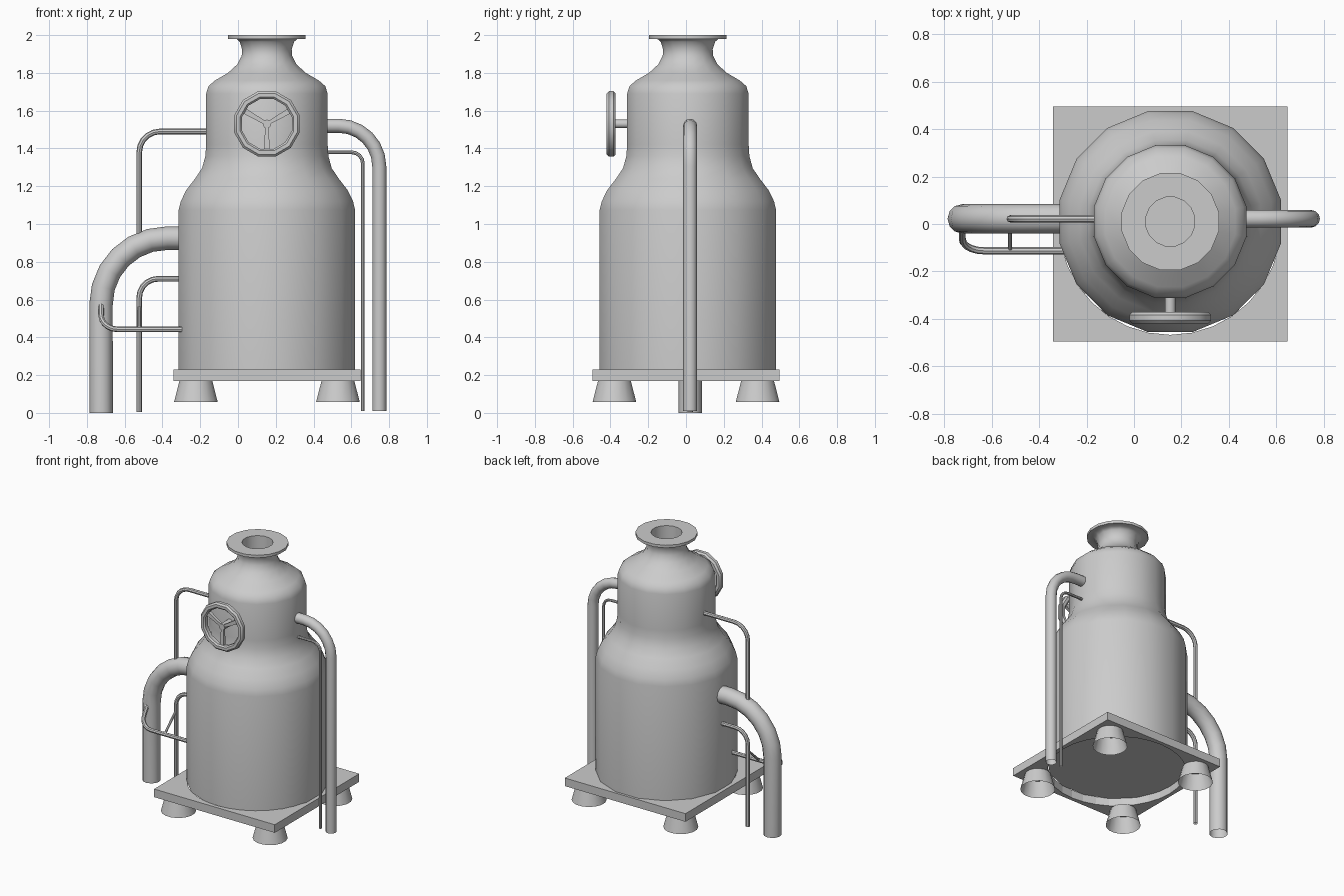
import bpy, bmesh, math
from mathutils import Vector, Matrix

if "Cube" in bpy.data.objects:
    bpy.data.objects.remove(bpy.data.objects["Cube"])

CX, CY = 0.153, 0.01   # vessel axis


def finish(name, bm, smooth=True):
    me = bpy.data.meshes.new(name)
    bm.to_mesh(me)
    bm.free()
    ob = bpy.data.objects.new(name, me)
    bpy.context.collection.objects.link(ob)
    if smooth:
        shade(ob)
    return ob


def shade(ob):
    bpy.ops.object.select_all(action='DESELECT')
    ob.select_set(True)
    bpy.context.view_layer.objects.active = ob
    bpy.ops.object.shade_smooth_by_angle(angle=math.radians(42))


def lathe(name, profile, sides, loc, rot=Matrix(), closed=False, caps=False):
    """Revolve (radius, height) points about z, then rotate and place."""
    bm = bmesh.new()
    rings = []
    for r, z in profile:
        ring = []
        for i in range(sides):
            a = 2 * math.pi * (i + 0.5) / sides
            ring.append(bm.verts.new((r * math.cos(a), r * math.sin(a), z)))
        rings.append(ring)
    n = len(rings)
    for k in range(n if closed else n - 1):
        a, b = rings[k], rings[(k + 1) % n]
        for i in range(sides):
            j = (i + 1) % sides
            bm.faces.new((a[i], a[j], b[j], b[i]))
    if caps:
        bm.faces.new(rings[0][::-1])
        bm.faces.new(rings[-1])
    bmesh.ops.recalc_face_normals(bm, faces=bm.faces)
    bm.transform(Matrix.Translation(loc) @ rot)
    return finish(name, bm)


def pipe(name, start, corner, end, bend, radius, steps=6, res=4):
    """Tube with one rounded corner."""
    s, c, e = Vector(start), Vector(corner), Vector(end)
    u, v = (s - c).normalized(), (e - c).normalized()
    pts = [s]
    for i in range(steps + 1):
        a = math.pi / 2 * i / steps
        pts.append(c + bend * (u * (1 - math.sin(a)) + v * (1 - math.cos(a))))
    return tube(name, pts + [e], radius, res)


def tube(name, pts, radius, res=4):
    cu = bpy.data.curves.new(name, 'CURVE')
    cu.dimensions = '3D'
    cu.bevel_depth = radius
    cu.bevel_resolution = res
    sp = cu.splines.new('POLY')
    sp.points.add(len(pts) - 1)
    for p, q in zip(sp.points, pts):
        p.co = (*q, 1)
    ob = bpy.data.objects.new(name, cu)
    bpy.context.collection.objects.link(ob)
    bpy.ops.object.select_all(action='DESELECT')
    ob.select_set(True)
    bpy.context.view_layer.objects.active = ob
    bpy.ops.object.convert(target='MESH')
    ob = bpy.context.view_layer.objects.active
    shade(ob)
    return ob


# Vessel body with shoulders, neck, flange and bore
lathe("vessel_body", [
    (0.476, 0.225), (0.476, 1.075), (0.465, 1.12), (0.435, 1.18), (0.388, 1.24),
    (0.35, 1.295), (0.332, 1.36), (0.328, 1.42), (0.328, 1.69), (0.315, 1.73),
    (0.28, 1.76), (0.21, 1.80), (0.16, 1.845), (0.136, 1.89), (0.134, 1.925),
    (0.147, 1.965), (0.165, 1.98), (0.209, 1.98), (0.209, 2.0),
    (0.105, 2.0), (0.105, 1.80)], 16, (CX, CY, 0), caps=True)

# Square base plate with a round opening under the vessel
bm = bmesh.new()
H, N = 0.495, 32
outer, inner = [], []
for z in (0.17, 0.23):
    o, n = [], []
    for i in range(N):
        a = 2 * math.pi * i / N
        c, s = math.cos(a), math.sin(a)
        k = H / max(abs(c), abs(s))
        o.append(bm.verts.new((CX + k * c, k * s, z)))
        n.append(bm.verts.new((CX + 0.468 * c, 0.468 * s, z)))
    outer.append(o)
    inner.append(n)
for i in range(N):
    j = (i + 1) % N
    bm.faces.new((outer[0][i], outer[0][j], outer[1][j], outer[1][i]))
    bm.faces.new((inner[0][j], inner[0][i], inner[1][i], inner[1][j]))
    bm.faces.new((inner[1][i], outer[1][i], outer[1][j], inner[1][j]))
    bm.faces.new((inner[0][j], outer[0][j], outer[0][i], inner[0][i]))
finish("base_plate", bm, smooth=False)

# Four tapered feet
for sx in (-1, 1):
    for sy in (-1, 1):
        lathe(f"foot_{'left' if sx < 0 else 'right'}_{'front' if sy < 0 else 'back'}",
              [(0.118, 0.057), (0.088, 0.172)], 16,
              (CX + sx * 0.376, sy * 0.379, 0))

# Handwheel: rim, hub shaft and three spokes
WZ, WY = 1.53, -0.396
lie = Matrix.Rotation(math.pi / 2, 4, 'X')
rim = [(0.137, -0.014), (0.147, -0.024), (0.167, -0.024), (0.179, -0.012),
       (0.179, 0.012), (0.167, 0.024), (0.147, 0.024), (0.137, 0.014)]
lathe("handwheel_rim", rim, 12, (CX, WY, WZ), lie, closed=True)
lathe("handwheel_shaft", [(0.023, -0.09), (0.023, 0.012)], 10,
      (CX, WY, WZ), lie, caps=True)
for k in range(3):
    a = math.radians(-90 + 120 * k)
    bm = bmesh.new()
    m = (Matrix.Translation((CX, WY, WZ)) @ Matrix.Rotation(-a, 4, 'Y')
         @ Matrix.Translation((0.08, 0, 0)) @ Matrix.Diagonal((0.135, 0.02, 0.022, 1)))
    bmesh.ops.create_cube(bm, size=1, matrix=m)
    for v in bm.verts:   # widen towards the rim
        d = Vector((math.cos(a), 0, math.sin(a)))
        rel = v.co - Vector((CX, WY, WZ))
        along = rel.dot(d)
        across = rel - d * along
        v.co = Vector((CX, WY, WZ)) + d * along + across * (0.8 + 4 * along)
    finish(f"handwheel_spoke_{k + 1}", bm, smooth=False)

# Right-hand pipes
Y = 0.022
pipe("right_main_pipe", (0.44, Y, 1.52), (0.748, Y, 1.52), (0.748, Y, 0.01), 0.215, 0.037)
pipe("right_thin_pipe", (0.42, Y, 1.38), (0.661, Y, 1.38), (0.661, Y, 0.01), 0.06, 0.01, 4, 2)

# Left-hand pipes
pipe("left_main_pipe", (-0.28, Y, 0.925), (-0.725, Y, 0.925), (-0.725, Y, 0.0), 0.35, 0.062)
pipe("left_upper_pipe", (-0.15, Y, 1.49), (-0.523, Y, 1.49), (-0.523, Y, 0.85), 0.11, 0.015, 5, 2)
pipe("left_lower_pipe", (-0.29, Y, 0.71), (-0.523, Y, 0.71), (-0.523, Y, 0.005), 0.1, 0.015, 5, 2)
pipe("left_branch_pipe", (-0.27, -0.113, 0.442), (-0.725, -0.113, 0.442),
     (-0.725, -0.02, 0.58), 0.09, 0.015, 5, 2)
tube("left_link_rod", [(-0.523, -0.113, 0.442), (-0.523, Y, 0.565)], 0.009, 2)
